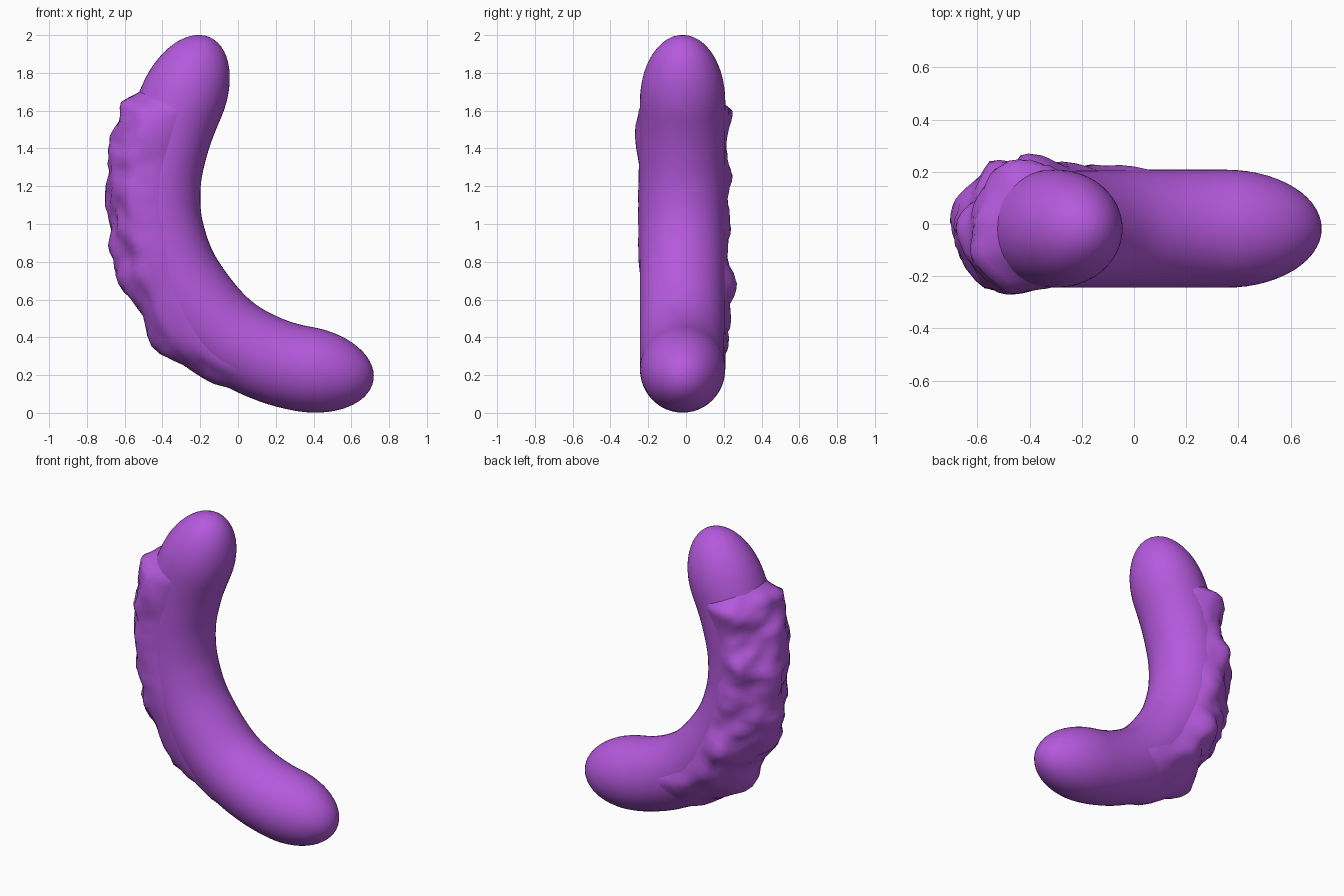
import bpy, bmesh, math
from mathutils import Vector, noise

if "Cube" in bpy.data.objects:
    bpy.data.objects.remove(bpy.data.objects["Cube"])

R, CAP, YC = 0.226, 0.37, -0.018
# centre line of the curved body in x, z
PATH = [(-0.298, 1.65), (-0.380, 1.43), (-0.424, 1.2), (-0.404, 0.95),
        (-0.29, 0.675), (-0.03, 0.385), (0.352, 0.232)]
START, END = Vector((-0.40, -0.917)), Vector((0.985, -0.16))

mat = bpy.data.materials.new("purple")
mat.diffuse_color = (0.46, 0.10, 0.72, 1)
mat.use_nodes = True
mat.node_tree.nodes["Principled BSDF"].inputs["Base Color"].default_value = mat.diffuse_color


def spline(f):
    """Point and tangent on the path at fraction f."""
    p = [Vector(q) for q in PATH]
    n = len(p) - 1
    i = min(int(f * n), n - 1)
    t = f * n - i

    def tan(k):
        if k == 0:
            return START * 0.23
        if k == n:
            return END * 0.42
        return (p[k + 1] - p[k - 1]) / 2
    a, b, u, v = p[i], p[i + 1], tan(i), tan(i + 1)
    pos = a*(2*t**3 - 3*t*t + 1) + u*(t**3 - 2*t*t + t) + b*(3*t*t - 2*t**3) + v*(t**3 - t*t)
    d = a*(6*t*t - 6*t) + u*(3*t*t - 4*t + 1) + b*(6*t - 6*t*t) + v*(3*t*t - 2*t)
    return pos, d.normalized()


def on_ring(c, d, r, a):
    """Angle 0 is the outside of the bend, positive angles face the back."""
    n = Vector((d.y, -d.x))
    k = r * math.cos(a)
    return Vector((c.x + n.x * k, YC + r * math.sin(a), c.y + n.y * k))


def skin(name, rows, closed):
    bm = bmesh.new()
    grid = [[bm.verts.new(p) for p in row] for row in rows]
    for r0, r1 in zip(grid, grid[1:]):
        m = len(r0)
        for j in range(m if closed else m - 1):
            k = (j + 1) % m
            bm.faces.new((r0[j], r0[k], r1[k], r1[j]))
    if closed:
        bm.faces.new(grid[0])
        bm.faces.new(grid[-1])
    bmesh.ops.recalc_face_normals(bm, faces=bm.faces)
    me = bpy.data.meshes.new(name)
    bm.to_mesh(me)
    bm.free()
    me.materials.append(mat)
    me.shade_smooth()
    ob = bpy.data.objects.new(name, me)
    bpy.context.collection.objects.link(ob)
    return ob


# smooth bent body with long rounded ends
SEG, N, C = 48, 60, 14
stations = []
a0, d0 = spline(0)
a1, d1 = spline(1)
for i in range(C):
    w = math.pi / 2 * (i + 0.05) / C
    stations.append((a0 - d0 * CAP * math.cos(w), d0, R * math.sin(w)))
stations += [(*spline(i / N), R) for i in range(N + 1)]
for i in reversed(range(C)):
    w = math.pi / 2 * (i + 0.05) / C
    stations.append((a1 + d1 * CAP * math.cos(w), d1, R * math.sin(w)))
skin("curved_body", [[on_ring(c, d, r, math.tau * j / SEG) for j in range(SEG)]
                     for c, d, r in stations], True)

# larger swellings of the crust: path fraction, angle, height
LUMPS = [(0.08, 72, 0.045), (0.17, -70, 0.03), (0.66, 72, 0.06), (0.15, -25, 0.03),
         (0.32, 5, 0.025), (0.54, -5, 0.05), (0.60, 5, 0.03), (0.73, -10, 0.045),
         (0.05, 5, 0.025), (0.83, 0, 0.03)]

# rough crust along the outside of the bend, blending softly into the front
rows = []
NS, NA = 44, 30
for i in range(NS + 1):
    s = i / NS
    f = 0.025 + 0.865 * s
    c, d = spline(f)
    lo = -98 + 35 * min(1, max(0, (s - 0.6) / 0.3))
    hi = 104 - 6 * math.sin(s * 9)
    row = []
    for j in range(NA + 1):
        u = j / NA
        deg = lo + (hi - lo) * u
        a = math.radians(deg)
        base = on_ring(c, d, R, a)
        h = 0.030 + (0.05 * noise.noise(base * 6) + 0.02 * noise.noise(base * 14)) * min(1, u * 3.5)
        for lf, la, lh in LUMPS:
            h += lh * math.exp(-((f - lf) / 0.06)**2 - ((deg - la) / 28)**2)
        edge = min(1, s * 16, (1 - s) * 7, u * 5, (1 - u) * 5)
        row.append(on_ring(c, d, R - 0.006 + (max(h, 0.006) + 0.006) * edge, a))
    rows.append(row)
skin("rough_crust", rows, False)
